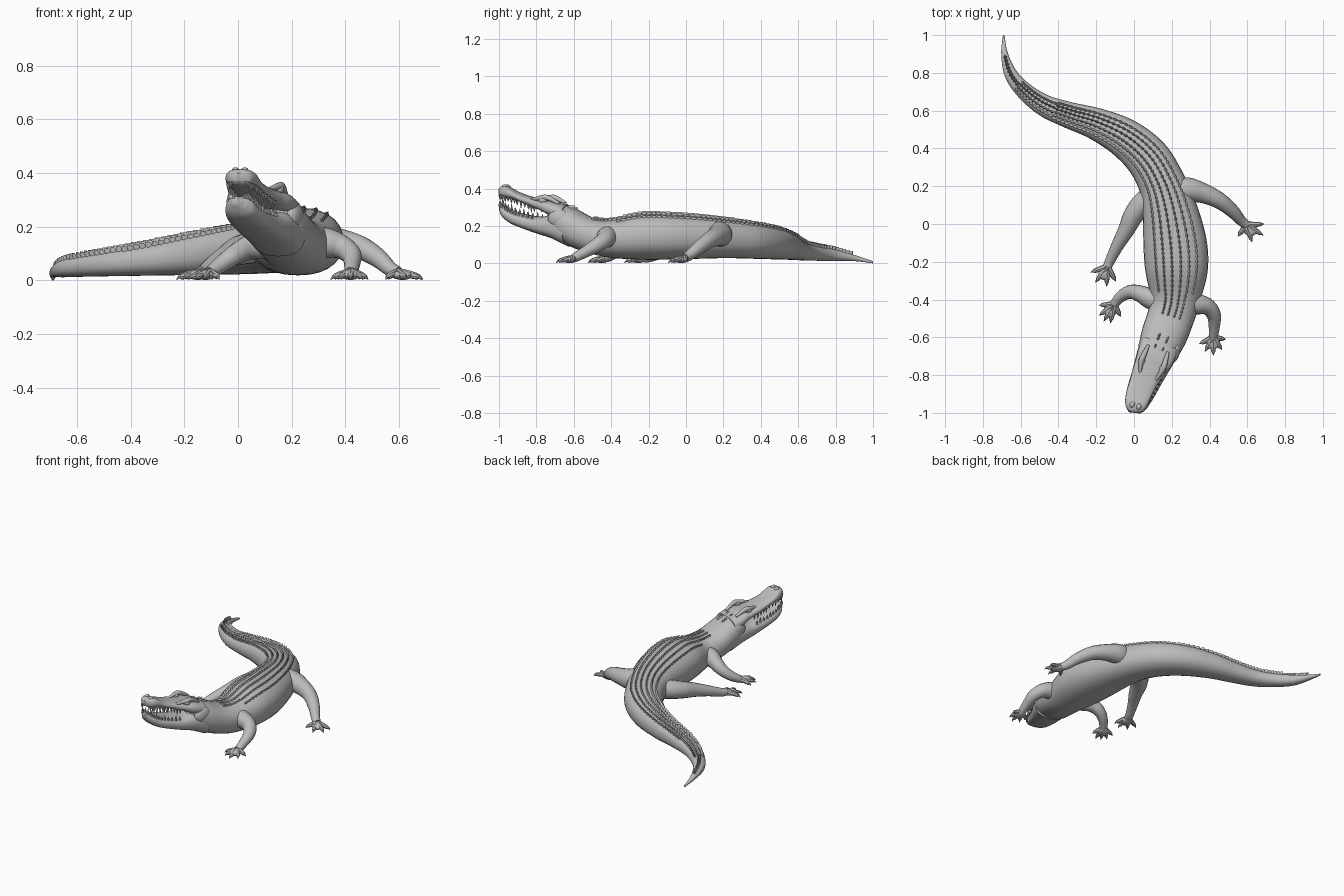
import bpy, bmesh, math
from mathutils import Vector, Matrix

if "Cube" in bpy.data.objects:
    bpy.data.objects.remove(bpy.data.objects["Cube"])

hide = bpy.data.materials.new("grey_hide")
hide.diffuse_color = (0.5, 0.5, 0.5, 1)
hide.use_nodes = True
hide.node_tree.nodes["Principled BSDF"].inputs["Base Color"].default_value = hide.diffuse_color


def finish(bm, name):
    bmesh.ops.recalc_face_normals(bm, faces=bm.faces)
    me = bpy.data.meshes.new(name)
    bm.to_mesh(me)
    bm.free()
    me.materials.append(hide)
    ob = bpy.data.objects.new(name, me)
    bpy.context.collection.objects.link(ob)
    return ob


def spline(pts, n):
    """Catmull-Rom samples through tuples of any length."""
    p = [Vector(q) for q in pts]
    p = [2 * p[0] - p[1]] + p + [2 * p[-1] - p[-2]]
    out = []
    for i in range(1, len(p) - 2):
        a, b, c, d = p[i - 1:i + 3]
        for k in range(n):
            t = k / n
            out.append(0.5 * (2 * b + (c - a) * t + (2 * a - 5 * b + 4 * c - d) * t * t
                              + (3 * b - a - 3 * c + d) * t ** 3))
    return out + [p[-2]]


def power(v, e):
    return math.copysign(abs(v) ** (2 / e), v)


def skin(bm, rings):
    vs = [[bm.verts.new(c) for c in r] for r in rings]
    n = len(vs[0])
    for a, b in zip(vs, vs[1:]):
        for i in range(n):
            j = (i + 1) % n
            bm.faces.new((a[i], a[j], b[j], b[i]))
    bm.faces.new(vs[0])
    bm.faces.new(vs[-1])


def frames(stations, n):
    """Centre, horizontal tangent, side, half width, half height per sample."""
    s = spline(stations, n)
    out = []
    for i, q in enumerate(s):
        a, b = s[max(i - 1, 0)], s[min(i + 1, len(s) - 1)]
        t = Vector((b[0] - a[0], b[1] - a[1], 0)).normalized()
        side = Vector((-t.y, t.x, 0))
        out.append((Vector((q[0], q[1], (q[3] + q[4]) / 2)), t, side,
                    max(q[2], .002), max((q[4] - q[3]) / 2, .002)))
    return out


def hull(name, fr, e, count=28):
    bm = bmesh.new()
    rings = []
    for c, t, side, w, h in fr:
        angles = [2 * math.pi * i / count for i in range(count)]
        rings.append([c + side * w * power(math.cos(a), e)
                      + Vector((0, 0, h * power(math.sin(a), e))) for a in angles])
    skin(bm, rings)
    return finish(bm, name)


def tube(bm, pts, n=5, count=12):
    """Round tapered limb through (x, y, z, radius) points."""
    s = spline(pts, n)
    rings = []
    for i, q in enumerate(s):
        t = (s[min(i + 1, len(s) - 1)] - s[max(i - 1, 0)]).to_3d().normalized()
        u = t.cross(Vector((0, 0, 1))).normalized()
        v = u.cross(t)
        rings.append([q.to_3d() + max(q[3], .001) * (u * math.cos(a) + v * math.sin(a))
                      for a in (2 * math.pi * k / count for k in range(count))])
    skin(bm, rings)


def blob(bm, loc, size, turn=0):
    m = Matrix.Translation(loc) @ Matrix.Rotation(turn, 4, 'Z') @ Matrix.Diagonal((*size, 1))
    bmesh.ops.create_uvsphere(bm, u_segments=16, v_segments=10, radius=1, matrix=m)


# Body and tail: x, y, half width, bottom, top
BODY = [(-.69, 1, .004, .0, .012), (-.685, .9, .018, .012, .045), (-.65, .79, .035, .012, .075),
        (-.575, .70, .046, .014, .092), (-.47, .625, .058, .016, .11), (-.34, .575, .07, .018, .135),
        (-.20, .53, .085, .02, .165), (-.05, .455, .105, .022, .195), (.07, .35, .118, .025, .218),
        (.145, .22, .125, .028, .238), (.188, .08, .145, .025, .255), (.217, -.1, .168, .02, .268),
        (.225, -.25, .165, .02, .268), (.217, -.4, .132, .03, .235), (.192, -.5, .124, .05, .245),
        (.155, -.6, .12, .085, .295), (.123, -.68, .1, .13, .32), (.105, -.73, .05, .18, .27)]
body_fr = frames(BODY, 6)
hull("body", body_fr, 2.25)

# Jaws
UPPER = [(.142, -.63, .10, .21, .31), (.115, -.70, .10, .25, .333), (.09, -.75, .088, .278, .34),
         (.065, -.80, .078, .298, .35), (.045, -.85, .07, .318, .363), (.025, -.90, .066, .338, .383),
         (.012, -.95, .06, .348, .412), (.005, -.985, .044, .356, .413), (.003, -1, .018, .37, .4)]
LOWER = [(.15, -.62, .11, .09, .265), (.115, -.7, .102, .13, .262), (.09, -.76, .093, .15, .25),
         (.065, -.82, .084, .17, .255), (.04, -.88, .077, .192, .268), (.02, -.93, .068, .213, .285),
         (.008, -.97, .055, .24, .306), (.003, -.99, .034, .268, .313), (.002, -.998, .015, .285, .308)]
upper_fr, lower_fr = frames(UPPER, 5), frames(LOWER, 5)
hull("upper_jaw", upper_fr, 2.6)
hull("lower_jaw", lower_fr, 2.6)

# Teeth along both jaw edges
bm = bmesh.new()
for fr, sign in ((upper_fr, -1), (lower_fr, 1)):
    for i in range(13, 38, 2):
        c, t, side, w, h = fr[i]
        length = .026 if i % 3 else .036
        for s in (-1, 1):
            base = c + side * s * w * .84 + Vector((0, 0, sign * h * .7))
            rot = Matrix.Rotation(math.pi if sign < 0 else 0, 4, 'X')
            bmesh.ops.create_cone(bm, cap_ends=True, segments=6, radius1=.008, radius2=.0005,
                                  depth=length, matrix=Matrix.Translation(
                                      base + Vector((0, 0, sign * length / 2))) @ rot)
finish(bm, "teeth")

# Eyes with brow ridges, cheeks, and nostrils
turn = math.atan2(-.25, -.09)
ahead = Vector((math.cos(turn), math.sin(turn), 0))
across = Vector((-ahead.y, ahead.x, 0))
eyes, brows, nose = bmesh.new(), bmesh.new(), bmesh.new()
for s in (-1, 1):
    eye = Vector((.097, -.745, .338)) + across * s * .06
    blob(eyes, eye, (.024, .018, .02), turn)
    up = Vector((0, 0, .012))
    tube(brows, [(*(eye - ahead * .09 - across * s * .005 - up * 1.5), .008), (*(eye - ahead * .03 + up), .014),
                 (*(eye + ahead * .01 + up), .014), (*(eye + ahead * .09 - across * s * .02), .004)])
    blob(brows, Vector((.135, -.655, .24)) + across * s * .082, (.06, .03, .05), turn)
    blob(nose, Vector((.008, -.962, .408)) + across * s * .018, (.018, .014, .014), turn)
finish(eyes, "eyes")
finish(brows, "brows_and_cheeks")
finish(nose, "nostrils")

# Rows of keeled back plates following the body surface
bm = bmesh.new()


def plate(i, frac, length, width, height):
    c, t, side, w, h = body_fr[i]
    z = h * (1 - abs(frac) ** 2.25) ** (1 / 2.25)
    slope = -h * abs(frac) ** 1.25 * math.copysign(1, frac) / w
    out = (Vector((0, 0, 1)) - side * slope).normalized()
    cross = out.cross(t).normalized()
    p = c + side * w * frac + Vector((0, 0, z)) - out * .004
    ends = [p - t * length, p - cross * width, p + t * length, p + cross * width]
    base = [bm.verts.new(q) for q in ends]
    tip = [bm.verts.new(p + out * (height + .004) + t * length * k) for k in (-.75, .4)]
    for f in ((base[0], base[1], tip[0]), (base[1], base[2], tip[1]), (base[2], base[3], tip[1]),
              (base[3], base[0], tip[0]), (base[1], tip[1], tip[0]), (base[3], tip[0], tip[1]),
              base[::-1]):
        bm.faces.new(f)


for i in range(7, 84):
    gap = (body_fr[i + 1][0] - body_fr[i - 1][0]).length / 2
    tail = max(0, min(1, (48 - i) / 20))
    rows = (.14, .4, .64) if i > 26 else (.2, .55)
    if i < 16:
        rows = (.12,)
    if i > 76:
        rows = (.14, .38)
    for r in rows:
        for s in (-1, 1):
            plate(i, r * s, gap * .62, .009, .01 + .007 * tail)
for i in (90, 91, 94):
    for s in (-1, 1):
        plate(i, .2 * s, .016, .008, .008)
finish(bm, "back_plates")


# Legs: limb path, then toe tips
def leg(name, path, toes):
    bm = bmesh.new()
    tube(bm, path, count=16)
    x, y, z, r = path[-1]
    px = sum(t[0] for t in toes) / len(toes) * .4 + x * .6
    py = sum(t[1] for t in toes) / len(toes) * .4 + y * .6
    blob(bm, (px, py, .02), (.043, .036, .018), math.atan2(py - y, px - x))
    for tx, ty in toes:
        at = lambda k: (x + (tx - x) * k, y + (ty - y) * k)
        tube(bm, [(*at(.1), .028, .017), (*at(.5), .022, .014), (*at(.78), .015, .011),
                  (*at(.86), .014, .007), (*at(1), .003, .001)], 3, 8)
    finish(bm, name)


leg("front_right_leg",
    [(.24, -.38, .14, .06), (.32, -.42, .14, .058), (.385, -.435, .125, .045), (.422, -.48, .095, .038),
     (.425, -.54, .06, .03), (.42, -.60, .028, .024)],
    [(.345, -.635), (.375, -.675), (.42, -.695), (.465, -.665), (.485, -.61)])
leg("front_left_leg",
    [(.2, -.41, .14, .06), (.10, -.40, .135, .056), (.035, -.37, .12, .045), (-.02, -.36, .09, .037),
     (-.07, -.385, .055, .03), (-.105, -.425, .028, .024)],
    [(-.185, -.43), (-.185, -.485), (-.125, -.525), (-.07, -.49), (-.16, -.515)])
leg("hind_right_leg",
    [(.18, .15, .15, .07), (.27, .18, .155, .068), (.36, .165, .145, .054), (.45, .125, .125, .044),
     (.52, .07, .085, .036), (.565, .02, .045, .028), (.595, -.005, .028, .024)],
    [(.69, .0), (.685, -.06), (.625, -.095), (.55, -.065)])
leg("hind_left_leg",
    [(.15, .17, .14, .06), (.06, .12, .125, .06), (.0, .05, .11, .054), (-.04, -.03, .09, .044),
     (-.085, -.11, .065, .034), (-.125, -.19, .035, .027), (-.14, -.225, .028, .024)],
    [(-.23, -.255), (-.205, -.31), (-.145, -.33), (-.095, -.305)])

# Smooth skin with crisp plate edges
for ob in bpy.context.scene.objects:
    ob.select_set(True)
    bpy.context.view_layer.objects.active = ob
bpy.ops.object.shade_smooth_by_angle(angle=math.radians(40))
